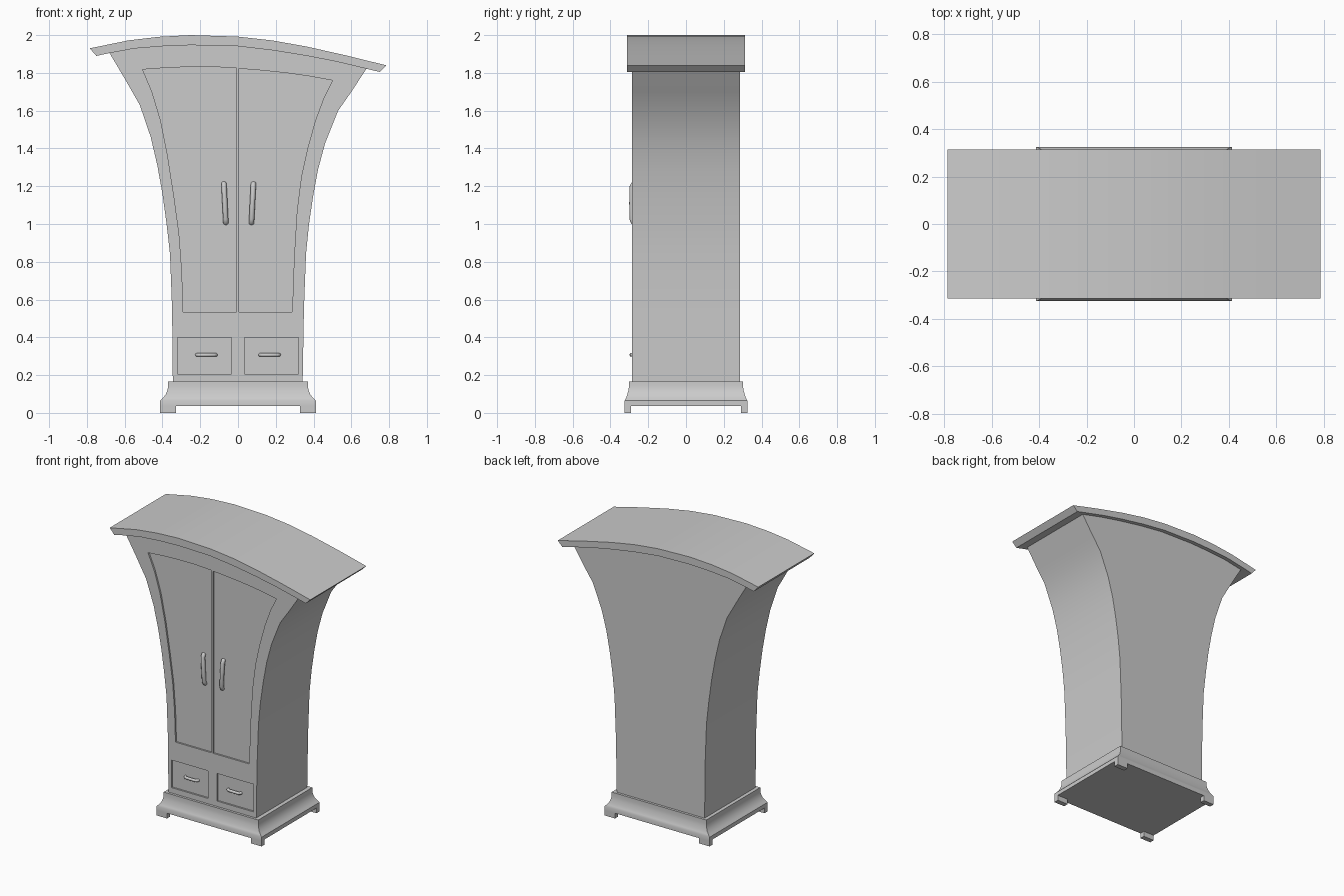
import bpy, bmesh, math

if "Cube" in bpy.data.objects:
    bpy.data.objects.remove(bpy.data.objects["Cube"])


def finish(name, bm, smooth=True):
    bmesh.ops.recalc_face_normals(bm, faces=bm.faces)
    me = bpy.data.meshes.new(name)
    bm.to_mesh(me)
    bm.free()
    ob = bpy.data.objects.new(name, me)
    bpy.context.collection.objects.link(ob)
    if smooth:
        select(ob)
        bpy.ops.object.shade_smooth_by_angle(angle=math.radians(30))
    return ob


def select(ob):
    bpy.ops.object.select_all(action='DESELECT')
    ob.select_set(True)
    bpy.context.view_layer.objects.active = ob


def prism(name, outline, y0, y1, smooth=True):
    """Extrude an x-z outline along y."""
    bm = bmesh.new()
    face = bm.faces.new([bm.verts.new((x, y0, z)) for x, z in outline])
    ext = bmesh.ops.extrude_face_region(bm, geom=[face])
    verts = [v for v in ext['geom'] if isinstance(v, bmesh.types.BMVert)]
    bmesh.ops.translate(bm, vec=(0, y1 - y0, 0), verts=verts)
    return finish(name, bm, smooth)


def rect(x0, x1, z0, z1):
    return [(x0, z0), (x1, z0), (x1, z1), (x0, z1)]


FRONT, BACK, RECESS = -0.285, 0.285, 0.012

# lopsided arch shared by the roof underside and the top of the body
under = [(-0.68, 1.905), (-0.55, 1.929), (-0.40, 1.941), (-0.25, 1.947),
         (0.0, 1.941), (0.18, 1.92), (0.36, 1.891), (0.52, 1.86), (0.68, 1.822)]

# flared body
left = [(-0.345, 0.15), (-0.349, 0.55), (-0.36, 0.84), (-0.378, 1.0), (-0.40, 1.16),
        (-0.427, 1.31), (-0.462, 1.46), (-0.52, 1.63), (-0.60, 1.77)]
right = [(0.60, 1.70), (0.53, 1.60), (0.462, 1.43), (0.424, 1.29), (0.398, 1.15),
         (0.376, 1.0), (0.36, 0.84), (0.349, 0.55), (0.342, 0.15)]
body = prism("body", left + under + right, FRONT, BACK)

# roof slab with slanted ends
top = [(0.785, 1.84), (0.57, 1.893), (0.36, 1.94), (0.18, 1.972), (0.0, 1.992),
       (-0.25, 2.0), (-0.42, 1.991), (-0.58, 1.972), (-0.785, 1.93)]
prism("roof", [(-0.75, 1.89)] + under + [(0.75, 1.805)] + top, -0.313, 0.313)

# recessed doors and drawers
door_left = [(-0.29, 0.535), (-0.008, 0.535), (-0.008, 1.825), (-0.13, 1.832),
             (-0.25, 1.832), (-0.38, 1.827), (-0.505, 1.818), (-0.455, 1.70),
             (-0.41, 1.55), (-0.372, 1.36), (-0.338, 1.14), (-0.312, 0.95), (-0.297, 0.75)]
door_right = [(0.287, 0.535), (0.004, 0.535), (0.004, 1.823), (0.14, 1.812),
              (0.26, 1.799), (0.38, 1.782), (0.50, 1.76), (0.455, 1.67),
              (0.41, 1.55), (0.368, 1.40), (0.335, 1.25), (0.312, 1.07), (0.297, 0.82)]
panels = {"left_door": door_left, "right_door": door_right,
          "left_drawer": rect(-0.32, -0.035, 0.205, 0.40),
          "right_drawer": rect(0.035, 0.32, 0.205, 0.40)}
for name, outline in panels.items():
    cutter = prism(name + "_cutter", outline, FRONT - 0.05, FRONT + RECESS, False)
    mod = body.modifiers.new(name, 'BOOLEAN')
    mod.operation = 'DIFFERENCE'
    mod.solver = 'EXACT'
    mod.object = cutter
    select(body)
    bpy.ops.object.modifier_apply(modifier=mod.name)
    bpy.data.objects.remove(cutter)


# handles: rounded bars with ends bending into the panel
def handle(name, a, b, radius, out):
    path = [(0.03, FRONT + RECESS), (0.05, out + 0.006), (0.12, out), (0.5, out - 0.001),
            (0.88, out), (0.95, out + 0.006), (0.97, FRONT + RECESS)]
    cu = bpy.data.curves.new(name, 'CURVE')
    cu.dimensions = '3D'
    cu.bevel_depth = radius
    cu.bevel_resolution = 3
    cu.use_fill_caps = True
    sp = cu.splines.new('POLY')
    sp.points.add(len(path) - 1)
    for p, (t, y) in zip(sp.points, path):
        p.co = (a[0] + (b[0] - a[0]) * t, y, a[1] + (b[1] - a[1]) * t, 1)
    ob = bpy.data.objects.new(name, cu)
    bpy.context.collection.objects.link(ob)
    select(ob)
    bpy.ops.object.convert(target='MESH')
    bpy.ops.object.shade_smooth_by_angle(angle=math.radians(50))


handle("left_door_handle", (-0.064, 1.0), (-0.075, 1.22), 0.014, -0.286)
handle("right_door_handle", (0.071, 1.0), (0.082, 1.22), 0.014, -0.286)
handle("left_drawer_handle", (-0.22, 0.307), (-0.115, 0.307), 0.01, -0.288)
handle("right_drawer_handle", (0.115, 0.307), (0.22, 0.307), 0.01, -0.288)

# moulded base: stacked rectangular rings
rings = [(0.412, 0.325, 0.037), (0.412, 0.325, 0.065), (0.398, 0.318, 0.078),
         (0.383, 0.311, 0.097), (0.374, 0.305, 0.12), (0.37, 0.302, 0.14), (0.37, 0.302, 0.167)]
bm = bmesh.new()
loops = [[bm.verts.new((sx * x, sy * y, z)) for sx, sy in ((-1, -1), (1, -1), (1, 1), (-1, 1))]
         for x, y, z in rings]
for lo, hi in zip(loops, loops[1:]):
    for i in range(4):
        j = (i + 1) % 4
        bm.faces.new((lo[i], lo[j], hi[j], hi[i]))
bm.faces.new(loops[0])
bm.faces.new(loops[-1])
finish("base", bm)

# corner feet
for sx, side in ((-1, "left"), (1, "right")):
    for y0, y1, end in ((-0.325, -0.29, "front"), (0.29, 0.325, "back")):
        x0, x1 = sorted((sx * 0.412, sx * 0.328))
        prism(f"{end}_{side}_foot", rect(x0, x1, 0, 0.045), y0, y1, False)
